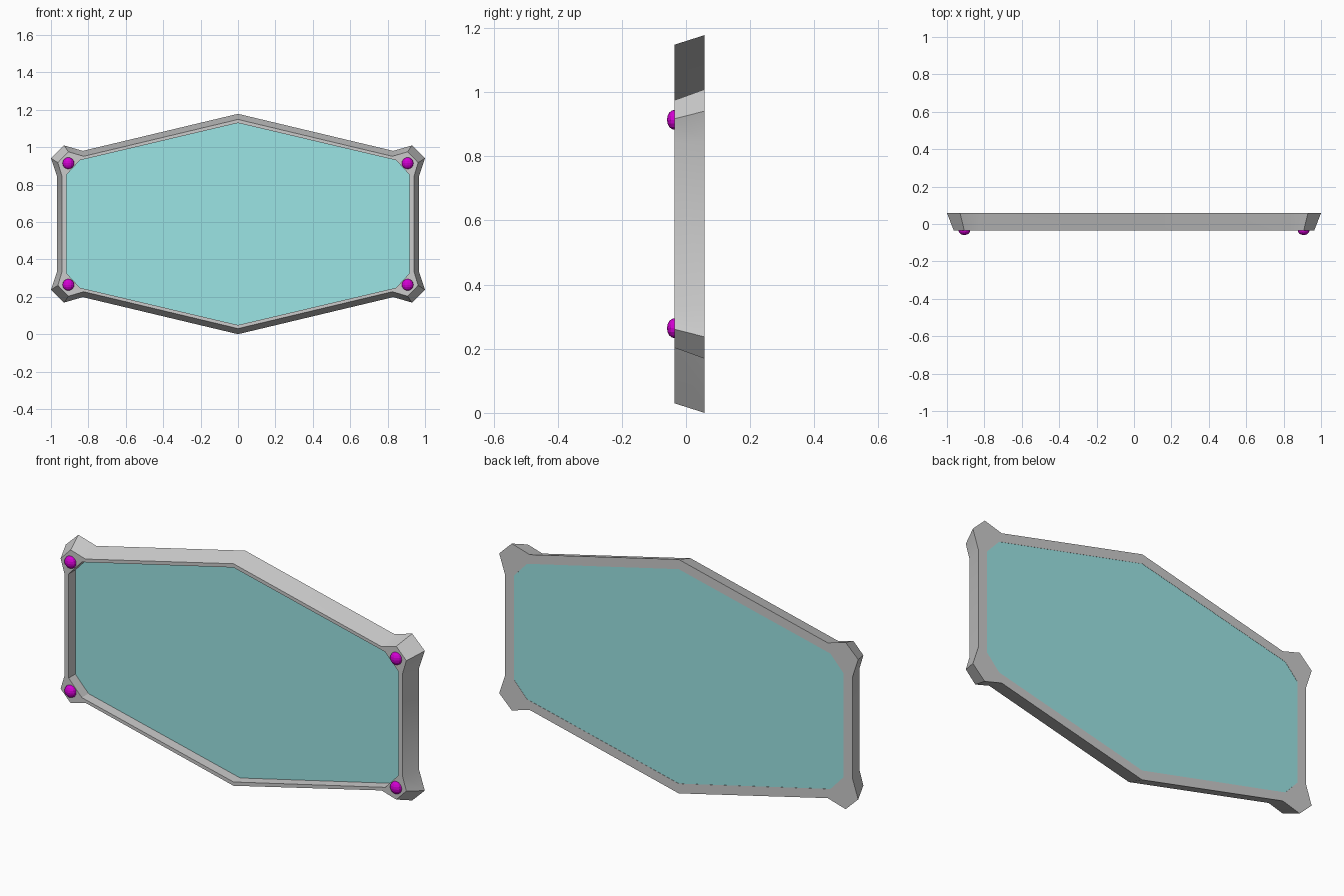
import bpy, bmesh
from math import radians
from mathutils import Vector

if "Cube" in bpy.data.objects:
    bpy.data.objects.remove(bpy.data.objects["Cube"])

CZ = 0.589                      # height of the horizontal symmetry line
Y_FRONT, Y_BACK = -0.036, 0.058
Y_GLASS = 0.017                 # front face of the recessed glass

# Quarter outlines (x, z above centre), top middle to right side
BACK_OUT = [(0, .589), (.83, .391), (.93, .420), (1.0, .352), (.968, .255)]
FRONT_OUT = [(0, .559), (.825, .362), (.907, .386), (.963, .328), (.941, .255)]
a, b = Vector((.845, .341)), Vector((.918, .262))
INNER = [(0, .540)] + [tuple(a.lerp(b, t)) for t in (0, .33, .67, 1)]


def full_loop(q):
    """Mirror a quarter outline in x and z into a closed loop."""
    right = q + [(x, -z) for x, z in reversed(q)]
    return right + [(-x, z) for x, z in reversed(right[1:-1])]


def material(name, rgba):
    m = bpy.data.materials.new(name)
    m.diffuse_color = rgba
    m.use_nodes = True
    m.node_tree.nodes["Principled BSDF"].inputs["Base Color"].default_value = m.diffuse_color
    return m


def finish(name, bm, mat=None, smooth=False):
    bmesh.ops.recalc_face_normals(bm, faces=bm.faces)
    me = bpy.data.meshes.new(name)
    bm.to_mesh(me)
    bm.free()
    if mat:
        me.materials.append(mat)
    ob = bpy.data.objects.new(name, me)
    bpy.context.collection.objects.link(ob)
    if smooth:
        bpy.ops.object.select_all(action='DESELECT')
        ob.select_set(True)
        bpy.context.view_layer.objects.active = ob
        bpy.ops.object.shade_smooth_by_angle(angle=radians(30))
    return ob


def ring(bm, q, y):
    return [bm.verts.new((x, y, z + CZ)) for x, z in full_loop(q)]


def bridge(bm, r, s):
    n = len(r)
    for i in range(n):
        j = (i + 1) % n
        bm.faces.new((r[i], r[j], s[j], s[i]))


# Frame: four rings joined into a closed, tapered band
bm = bmesh.new()
rings = [ring(bm, FRONT_OUT, Y_FRONT), ring(bm, BACK_OUT, Y_BACK),
         ring(bm, INNER, Y_BACK), ring(bm, INNER, Y_FRONT)]
for k in range(4):
    bridge(bm, rings[k], rings[(k + 1) % 4])
finish("frame", bm, smooth=True)

# Glass slab: recessed at the front, flush with the back of the frame
bm = bmesh.new()
front, back = ring(bm, INNER, Y_GLASS), ring(bm, INNER, Y_BACK - .001)
bridge(bm, front, back)
bm.faces.new(front)
bm.faces.new(back)
finish("glass_pane", bm, material("teal_glass", (.33, .78, .78, .6)))

# Corner studs: slightly flattened faceted balls half sunk in the frame
magenta = material("magenta", (.65, 0, .65, 1))
for sx, side in ((-1, "left"), (1, "right")):
    for sz, level in ((-1, "lower"), (1, "upper")):
        bm = bmesh.new()
        bmesh.ops.create_uvsphere(bm, u_segments=12, v_segments=8, radius=.031)
        bmesh.ops.scale(bm, vec=(1, .75, 1), verts=bm.verts)
        ob = finish(f"stud_{level}_{side}", bm, magenta)
        ob.location = (sx * .907, Y_FRONT, CZ + sz * .325)
